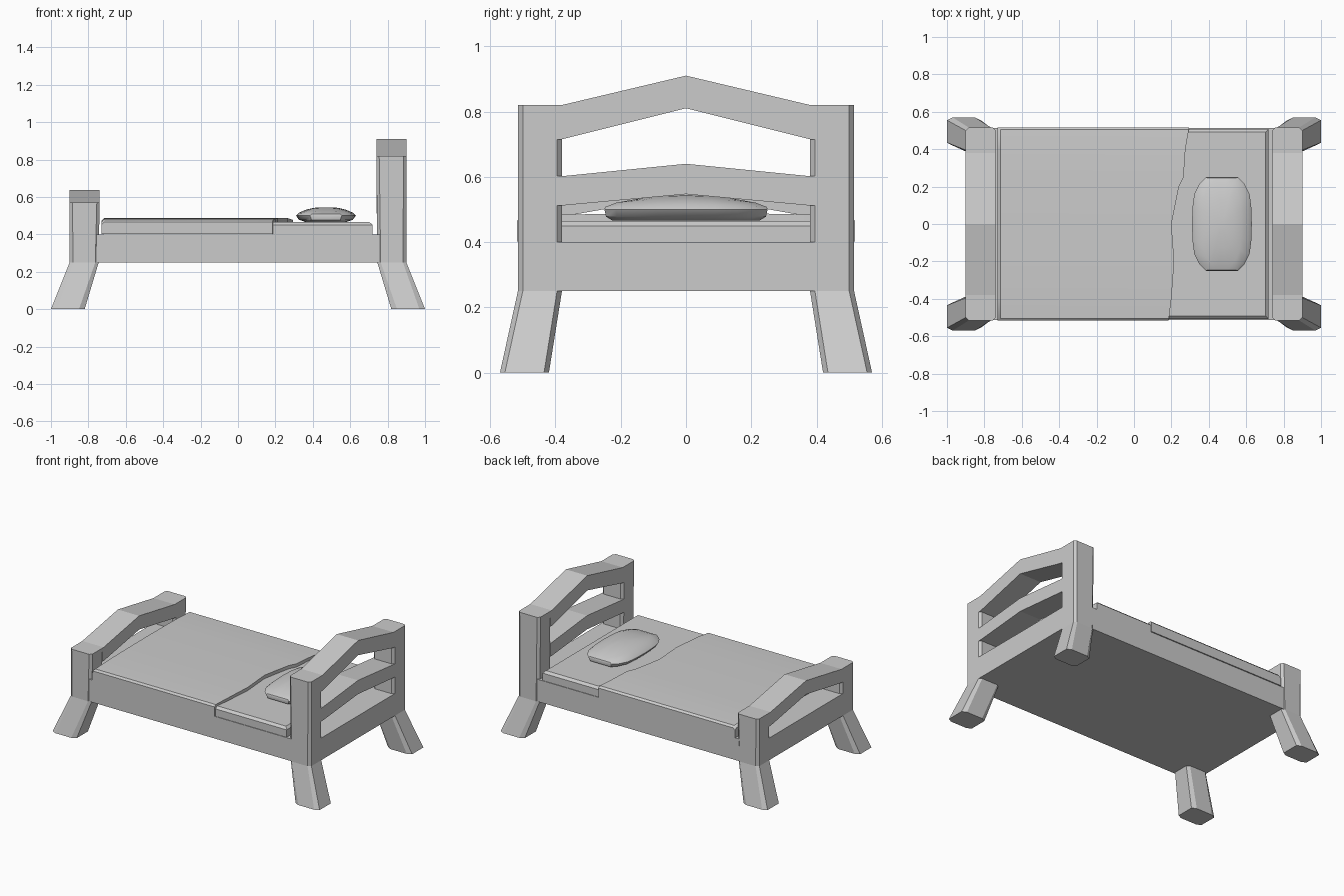
import bpy, bmesh, math

if "Cube" in bpy.data.objects:
    bpy.data.objects.remove(bpy.data.objects["Cube"])


def loft(name, rings, smooth=False):
    """Closed solid through matching rings of points."""
    bm = bmesh.new()
    rows = [[bm.verts.new(p) for p in ring] for ring in rings]
    n = len(rows[0])
    for a, b in zip(rows, rows[1:]):
        for i in range(n):
            j = (i + 1) % n
            bm.faces.new((a[i], a[j], b[j], b[i]))
    bm.faces.new(rows[0])
    bm.faces.new(rows[-1])
    bmesh.ops.recalc_face_normals(bm, faces=bm.faces)
    me = bpy.data.meshes.new(name)
    bm.to_mesh(me)
    bm.free()
    ob = bpy.data.objects.new(name, me)
    bpy.context.collection.objects.link(ob)
    if smooth:
        bpy.ops.object.select_all(action='DESELECT')
        ob.select_set(True)
        bpy.context.view_layer.objects.active = ob
        bpy.ops.object.shade_smooth_by_angle(angle=math.radians(40))
    return ob


def octagon(x0, x1, y0, y1, z, cx, cy, sx, sy):
    """Chamfered rectangle, mirrored by the signs sx and sy."""
    pts = [(x0 + cx, y0), (x1 - cx, y0), (x1, y0 + cy), (x1, y1 - cy),
           (x1 - cx, y1), (x0 + cx, y1), (x0, y1 - cy), (x0, y0 + cy)]
    return [(sx * x, sy * y, z) for x, y in pts]


def rail(name, sx, edge_low, edge_high, mid_low, mid_high):
    """Peaked cross rail between two posts."""
    prof = [(-.395, edge_low), (-.38, edge_low), (0, mid_low), (.38, edge_low),
            (.395, edge_low), (.395, edge_high), (.38, edge_high), (0, mid_high),
            (-.38, edge_high), (-.395, edge_high)]
    loft(name, [[(sx * x, y, z) for y, z in prof] for x in (.74, .9)])


# posts with splayed legs
for end, sx, top in (("head", 1, .82), ("foot", -1, .57)):
    for side, sy in (("left", -1), ("right", 1)):
        loft(f"{end}_post_{side}", [
            octagon(.82, 1, .42, .57, 0, .03, .015, sx, sy),
            octagon(.745, .9, .38, .515, .25, .018, .015, sx, sy),
            octagon(.74, .9, .38, .515, top, .015, .015, sx, sy)])
    # end board below the rails
    loft(f"{end}_board", [[(sx * x, -.395, .25), (sx * x, .395, .25),
                           (sx * x, .395, .4), (sx * x, -.395, .4)] for x in (.72, .9)])

# peaked rails
rail("head_top_rail", 1, .715, .82, .81, .91)
rail("head_middle_rail", 1, .512, .602, .547, .64)
rail("foot_rail", -1, .478, .57, .545, .638)

# bed base
loft("bed_base", [[(-.76, -.512, z), (.76, -.512, z), (.76, .512, z), (-.76, .512, z)]
                  for z in (.25, .4)])

# mattress with chamfered top edge
loft("mattress", [[(-s * .72 + d, -.508 + d, z), (s * .72 - d, -.508 + d, z),
                   (s * .72 - d, .508 - d, z), (-s * .72 + d, .508 - d, z)]
                  for s, d, z in ((1, 0, .39), (1, 0, .45), (1, .016, .465))])

# blanket with wavy turned edge: (y, top z, edge x)
stations = [(-.517, .466, .185), (-.505, .478, .187), (-.4, .484, .2), (-.2, .487, .215),
            (0, .488, .2), (.1, .488, .22), (.2, .487, .24), (.25, .487, .265),
            (.4, .484, .275), (.505, .478, .293), (.517, .466, .295)]
loft("blanket", [[(-.73, y, .402), (-.73, y, z - .014), (-.715, y, z),
                  (xe, y, z), (xe, y, .402)] for y, z, xe in stations], True)

# pillow: rounded outline scaled through its height
quarter = [(.16, 0), (.157, .09), (.148, .16), (.12, .215), (.085, .25), (.03, .25)]
outline = (quarter + [(-x, y) for x, y in reversed(quarter)]
           + [(-x, -y) for x, y in quarter[1:]] + [(x, -y) for x, y in reversed(quarter[1:])])
levels = [(.466, .68, .9), (.478, .9, .98), (.5, 1, 1), (.516, .9, .985),
          (.533, .65, .85), (.542, .4, .5), (.545, .12, .15)]
loft("pillow", [[(.47 + x * kx, y * ky,
                  z - max(0, z - .5) * .5 * (abs(y * ky) / .25) ** 2) for x, y in outline]
                for z, kx, ky in levels], True)
